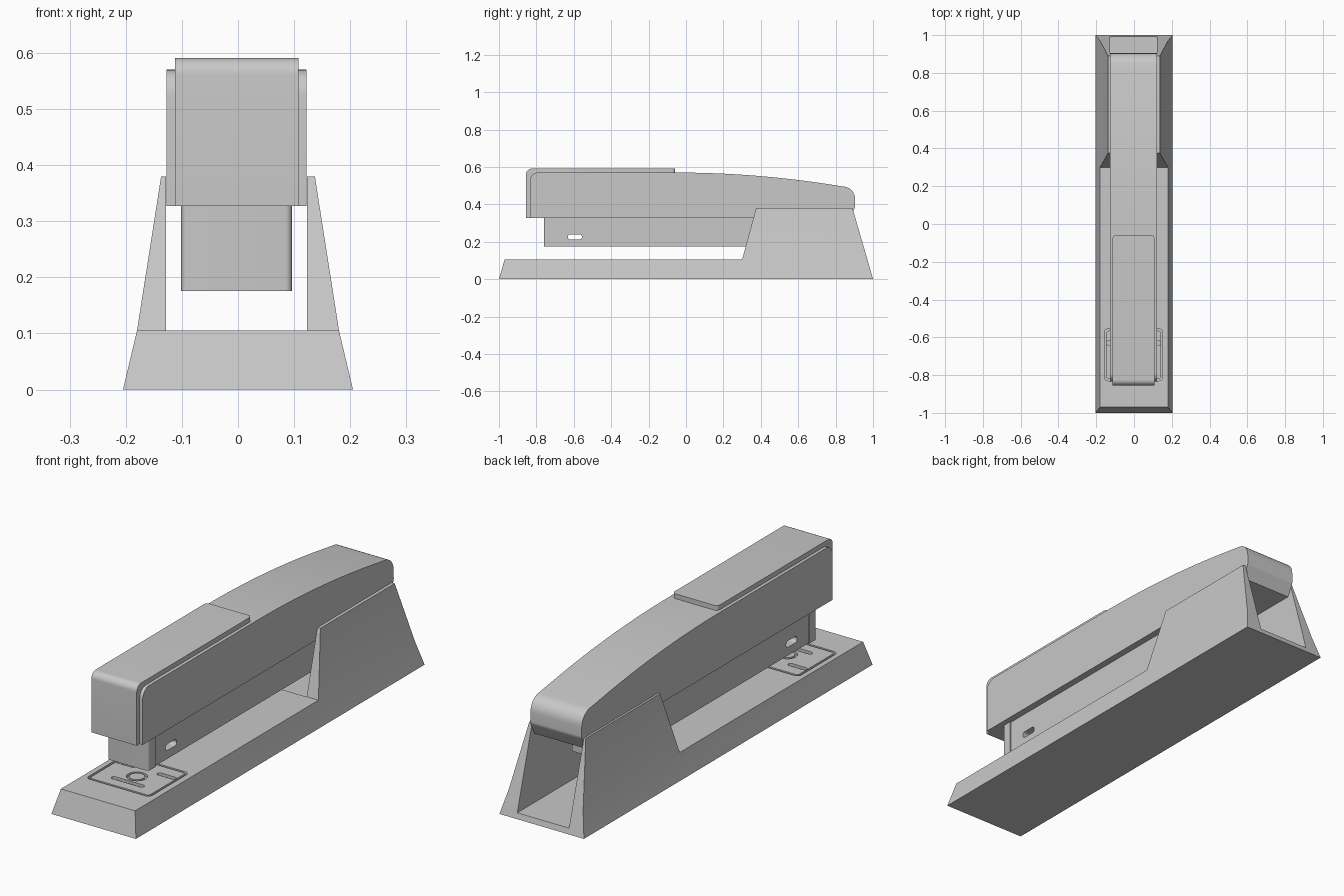
import bpy, bmesh, math
from mathutils import Vector

cube = bpy.data.objects.get("Cube")
if cube:
    bpy.data.objects.remove(cube, do_unlink=True)

grey = bpy.data.materials.new("light grey")
grey.use_nodes = True
COLOUR = (0.58, 0.58, 0.58, 1)
grey.diffuse_color = COLOUR
grey.node_tree.nodes["Principled BSDF"].inputs["Base Color"].default_value = COLOUR

MID = -0.0025  # the upper parts sit slightly off the centre line


def make(name, verts, faces):
    bm = bmesh.new()
    vs = [bm.verts.new(v) for v in verts]
    for f in faces:
        bm.faces.new([vs[i] for i in f])
    bmesh.ops.recalc_face_normals(bm, faces=bm.faces)
    mesh = bpy.data.meshes.new(name)
    bm.to_mesh(mesh)
    bm.free()
    mesh.materials.append(grey)
    ob = bpy.data.objects.new(name, mesh)
    bpy.context.collection.objects.link(ob)
    return ob


def fillet(corners, steps=8):
    """Polygon from (a, b, radius) corners, each rounded by an arc."""
    out = []
    for i, (a, b, r) in enumerate(corners):
        p = Vector((a, b))
        if r == 0:
            out.append(p)
            continue
        u = (Vector(corners[i - 1][:2]) - p).normalized()
        w = (Vector(corners[(i + 1) % len(corners)][:2]) - p).normalized()
        half = u.angle(w) / 2
        centre = p + (u + w).normalized() * r / math.sin(half)
        start = p + u * r / math.tan(half) - centre
        end = p + w * r / math.tan(half) - centre
        for k in range(steps + 1):
            # blend the two spokes, then restore the radius
            t = k / steps * (math.pi - 2 * half)
            side = (end - start * math.cos(math.pi - 2 * half)).normalized()
            out.append(centre + start * math.cos(t) + side * r * math.sin(t))
    return out


def prism(name, outline, axis, lo, hi):
    """Extrude a (y, z) outline along x, or an (x, y) outline along z."""
    n = len(outline)
    verts = [(h, a, b) if axis == "x" else (a, b, h)
             for h in (lo, hi) for a, b in outline]
    faces = [range(n), range(n, 2 * n)]
    faces += [(i, (i + 1) % n, n + (i + 1) % n, n + i) for i in range(n)]
    return make(name, verts, faces)


def rect(a0, a1, b0, b1, r=0):
    return fillet([(a0, b0, r), (a1, b0, r), (a1, b1, r), (a0, b1, r)])


def circle(x, y, r, n=32):
    return [(x + r * math.cos(t * math.tau / n), y + r * math.sin(t * math.tau / n))
            for t in range(n)]


def boolean(ob, cutter, operation="DIFFERENCE"):
    cutter.hide_render = True
    mod = ob.modifiers.new("cut", "BOOLEAN")
    mod.operation, mod.object, mod.solver = operation, cutter, "EXACT"
    bpy.context.view_layer.objects.active = ob
    bpy.ops.object.modifier_apply(modifier=mod.name)
    bpy.data.objects.remove(cutter, do_unlink=True)


# Base: sloping plinth with a taller tapered housing at the rear
def ring(x, y0, y1, z):
    return [(-x, y0, z), (x, y0, z), (x, y1, z), (-x, y1, z)]


DECK = 0.105
base = make("base",
            ring(0.205, -1, 1, 0) + ring(0.18, -0.97, 0.97, DECK)
            + ring(0.137, 0.375, 0.89, 0.38) + [(-0.18, 0.3, DECK), (0.18, 0.3, DECK)],
            [(0, 1, 2, 3), (0, 1, 5, 4), (4, 5, 13, 12), (12, 13, 9, 8),
             (8, 9, 10, 11), (2, 3, 7, 6), (6, 7, 11, 10),
             (1, 2, 6, 13, 5), (3, 0, 4, 12, 7), (13, 6, 10, 9), (7, 12, 8, 11)])
WALL = 0.1255
boolean(base, prism("channel_cutter", rect(MID - WALL, MID + WALL, 0.299, 1.1), "z", 0.024, 0.5))

# Staple plate let into the deck, leaving a thin groove around it
FLOOR = DECK - 0.012
boolean(base, prism("pad_cutter", rect(-0.157, 0.152, -0.83, -0.555, 0.02), "z", FLOOR, 0.15))
plate = prism("anvil_plate", rect(-0.147, 0.142, -0.82, -0.565, 0.014), "z", FLOOR - 0.002, DECK)
for x, y, half in ((0, -0.763, 0.078), (0.095, -0.63, 0.045), (-0.1, -0.63, 0.045)):
    slot = rect(x - half, x + half, y - 0.011, y + 0.011, 0.0108)
    boolean(plate, prism("slot_cutter", slot, "z", FLOOR, 0.15))
boolean(plate, prism("ring_cutter", circle(0, -0.7, 0.042), "z", FLOOR, 0.15))
pivot = prism("anvil_pivot", circle(0, -0.7, 0.031), "z", FLOOR - 0.002, DECK)

# Magazine with a slot through its sides, and its nose
magazine = prism("magazine", rect(-0.72, 0.66, 0.176, 0.34), "x", MID - 0.094, MID + 0.094)
boolean(magazine, prism("side_slot_cutter", rect(-0.632, -0.556, 0.212, 0.24, 0.0138), "x", -0.2, 0.2))
nose = prism("magazine_nose",
             fillet([(MID - 0.099, -0.71, 0), (MID - 0.099, -0.76, 0.012),
                     (MID + 0.099, -0.76, 0.012), (MID + 0.099, -0.71, 0)]),
             "z", 0.176, 0.34)

# Upper arm: flat at the front, sweeping down to a rolled rear end
BOTTOM = 0.327
crown = [(-0.05 + 0.86 * k / 20, 0.57 - 0.07 * (k / 20) ** 2, 0) for k in range(21)]
arm = prism("upper_arm",
            fillet([(-0.835, BOTTOM, 0), (-0.835, 0.57, 0.045)] + crown
                   + [(0.902, 0.487, 0.065), (0.905, 0.385, 0.03), (0.875, BOTTOM, 0)]),
            "x", MID - 0.1245, MID + 0.1245)

# Raised cap wrapping over the front and top of the arm
cap = prism("front_cap",
            fillet([(-0.855, BOTTOM, 0), (-0.855, 0.591, 0.03), (-0.058, 0.591, 0),
                    (-0.058, 0.56, 0), (-0.82, 0.56, 0), (-0.82, BOTTOM, 0)]),
            "x", MID - 0.11, MID + 0.11)
plan = fillet([(MID - 0.112, -0.9, 0), (MID + 0.112, -0.9, 0),
               (MID + 0.11, -0.057, 0.018), (MID - 0.11, -0.057, 0.018)])
boolean(cap, prism("cap_plan", plan, "z", 0.2, 0.7), "INTERSECT")

# Smooth the curves, keep the edges sharp
bpy.ops.object.select_all(action="DESELECT")
for ob in (base, plate, pivot, magazine, nose, arm, cap):
    ob.select_set(True)
bpy.context.view_layer.objects.active = base
bpy.ops.object.shade_smooth_by_angle(angle=math.radians(30))
